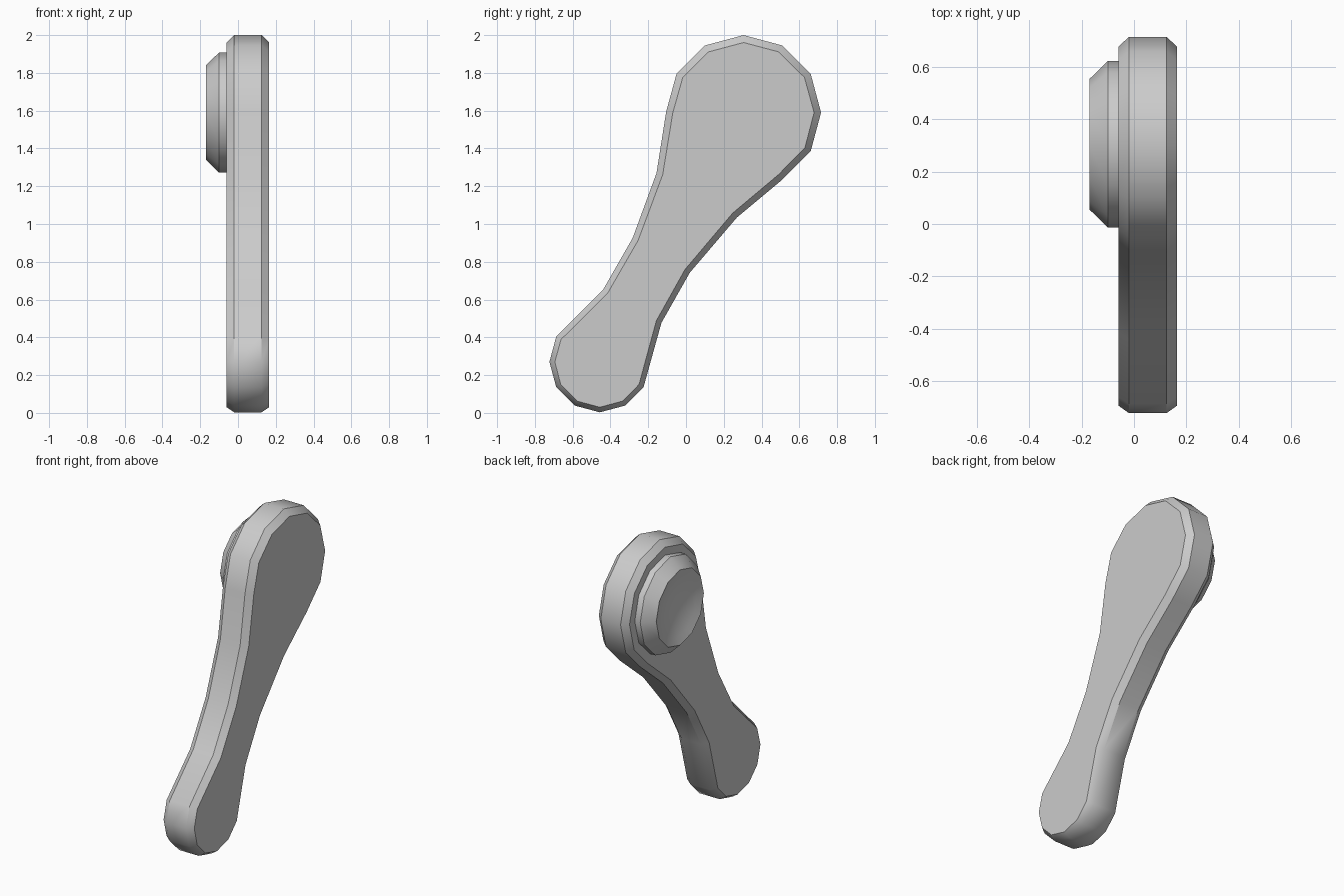
import bpy, bmesh, math
from mathutils import Vector

cube = bpy.data.objects.get("Cube")
if cube:
    bpy.data.objects.remove(cube, do_unlink=True)

grey = bpy.data.materials.new("plain grey")
grey.use_nodes = True
grey.diffuse_color = (0.6, 0.6, 0.6, 1)
grey.node_tree.nodes["Principled BSDF"].inputs["Base Color"].default_value = (0.6, 0.6, 0.6, 1)


def loft(name, rings):
    """Skin rings of points that share one vertex count and cap both ends."""
    bm = bmesh.new()
    loops = [[bm.verts.new(p) for p in ring] for ring in rings]
    n = len(loops[0])
    for a, b in zip(loops, loops[1:]):
        for i in range(n):
            j = (i + 1) % n
            bm.faces.new((a[i], a[j], b[j], b[i]))
    bm.faces.new(loops[0])
    bm.faces.new(loops[-1])
    bmesh.ops.recalc_face_normals(bm, faces=bm.faces)
    mesh = bpy.data.meshes.new(name)
    bm.to_mesh(mesh)
    bm.free()
    mesh.materials.append(grey)
    obj = bpy.data.objects.new(name, mesh)
    bpy.context.collection.objects.link(obj)
    bpy.ops.object.select_all(action="DESELECT")
    obj.select_set(True)
    bpy.context.view_layer.objects.active = obj
    bpy.ops.object.shade_smooth_by_angle(angle=math.radians(35))
    return obj


def arc(centre, radius, first, last):
    """Points every 30 degrees, running clockwise."""
    return [Vector((centre[0] + radius * math.cos(math.radians(a)),
                    centre[1] + radius * math.sin(math.radians(a))))
            for a in range(first, last - 1, -30)]


def inset(points):
    """Mitred inward offset, narrower towards the small end."""
    result = []
    for i, p in enumerate(points):
        d1 = (p - points[i - 1]).normalized()
        d2 = (points[(i + 1) % len(points)] - p).normalized()
        n1, n2 = Vector((d1.y, -d1.x)), Vector((d2.y, -d2.x))
        width = 0.026 + 0.006 * p.y
        result.append(p + (n1 + n2) * width / (1 + n1.dot(n2)))
    return result


# Arm: a large round head and a small round tail joined by a curved waist
head, tail = (0.305, 1.59), (-0.456, 0.27)
front_waist = [(-0.44, 0.65), (-0.282, 0.927), (-0.156, 1.27), (-0.105, 1.595)]
back_waist = [(0.27, 1.035), (0.02, 0.742), (-0.13, 0.477)]
outline = (arc(head, 0.41, 150, -60) + [Vector(p) for p in back_waist]
           + arc(tail, 0.267, -30, -210) + [Vector(p) for p in front_waist])
inner = inset(outline)
loft("arm", [[(x, p.x, p.y) for p in shape] for x, shape in
             ((-0.06, inner), (-0.02, outline), (0.125, outline), (0.165, inner))])

# Boss: a chamfered disc with a shallow dished face
profile = [(-0.05, 0.318), (-0.1, 0.318), (-0.17, 0.25)]
for step in range(1, 6):
    t = 1 - step / 5.2
    profile.append((-0.17 + 0.05 * (1 - t * t), 0.25 * t))
loft("dished_boss", [[(x, p.x, p.y) for p in arc(head, r, 330, 0)] for x, r in profile])
